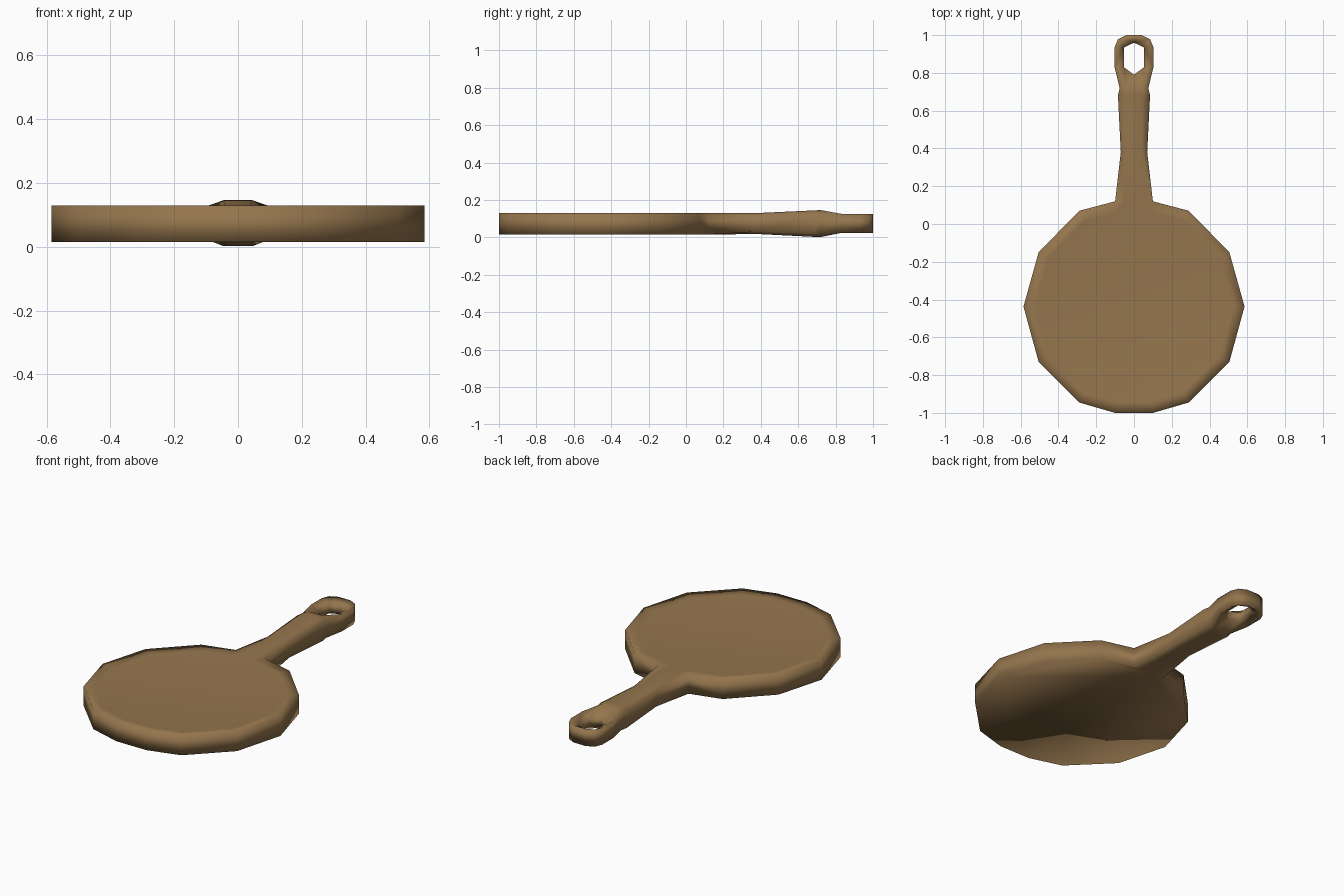
import bpy, bmesh

if "Cube" in bpy.data.objects:
    bpy.data.objects.remove(bpy.data.objects["Cube"])

brown = bpy.data.materials.new("wood brown")
brown.diffuse_color = (0.30, 0.18, 0.075, 1)
brown.use_nodes = True
brown.node_tree.nodes["Principled BSDF"].inputs["Base Color"].default_value = brown.diffuse_color

bm = bmesh.new()
V = lambda x, y, z: bm.verts.new((x, y, z))
F = bm.faces.new
LOW, HIGH = 0.015, 0.13


def section(y, w, flat, lo, hi, bevel):
    """Eight-point handle cross-section, from lower left round to the upper left."""
    return [V(-flat, y, lo), V(flat, y, lo), V(w, y, lo + bevel), V(w, y, hi - bevel),
            V(flat, y, hi), V(-flat, y, hi), V(-w, y, hi - bevel), V(-w, y, lo + bevel)]


# Handle: lofted sections, swelling just before the hanging loop
stations = [(0.12, 0.10, 0.05, LOW, HIGH, 0.0),
            (0.38, 0.07, 0.04, 0.018, 0.130, 0.012),
            (0.68, 0.085, 0.045, 0.003, 0.144, 0.018),
            (0.72, 0.076, 0.045, 0.002, 0.146, 0.018)]
loft = [section(*s) for s in stations]
for a, b in zip(loft, loft[1:]):
    for i in range(8):
        j = (i + 1) % 8
        F((a[i], a[j], b[j], b[i]))

# Round board: straight-sided polygon joined to the first handle section
half = [(0.29, 0.07), (0.505, -0.15), (0.585, -0.437),
        (0.505, -0.73), (0.29, -0.945), (0.10, -1.0)]
rim = half + [(-x, y) for x, y in reversed(half)]
s = loft[0]
low = [s[2]] + [V(x, y, LOW) for x, y in rim] + [s[7]]
high = [s[3]] + [V(x, y, HIGH) for x, y in rim] + [s[6]]
for i in range(len(low) - 1):
    F((low[i], low[i + 1], high[i + 1], high[i]))
F(low + [s[0], s[1]])
board_top = F(high + [s[5], s[4]])

# Hanging loop: outer wall, sloping upper and lower rings, hexagonal hole
outer = [(0.103, 0.83), (0.103, 0.935), (0.085, 0.978), (0.04, 1.0)]
outer += [(-x, y) for x, y in reversed(outer)]
hole = [(0, 0.79), (0.053, 0.83), (0.053, 0.935), (0, 0.96), (-0.053, 0.935), (-0.053, 0.83)]
e = loft[-1]
rings = []
for z, zi, right, left, fr, fl in ((0.024, 0.052, e[2], e[7], e[1], e[0]),
                                   (0.126, 0.098, e[3], e[6], e[4], e[5])):
    o = [right] + [V(x, y, z) for x, y in outer] + [left]
    h = [V(x, y, zi) for x, y in hole]
    rings.append((o, h))
    for f in ((fl, fr, h[0]), (fr, h[1], h[0]), (fl, h[0], h[5]),
              (fr, o[0], o[1], h[1]), (fl, h[5], o[8], o[9]),
              (o[1], o[2], h[2], h[1]), (o[8], h[5], h[4], o[7]),
              (o[2], o[3], h[2]), (o[7], h[4], o[6]),
              (o[3], o[4], h[3], h[2]), (o[6], h[4], h[3], o[5]),
              (o[4], o[5], h[3])):
        F(f)
(ol, hl), (oh, hh) = rings
for i in range(9):
    F((ol[i], ol[i + 1], oh[i + 1], oh[i]))
for i in range(6):
    j = (i + 1) % 6
    F((hl[i], hl[j], hh[j], hh[i]))

# Shallow rim around the top of the board
bmesh.ops.recalc_face_normals(bm, faces=bm.faces[:])
bmesh.ops.inset_region(bm, faces=[board_top], thickness=0.06, depth=-0.006)

mesh = bpy.data.meshes.new("paddle_board")
bm.to_mesh(mesh)
bm.free()
mesh.materials.append(brown)
for p in mesh.polygons:
    p.use_smooth = True
board = bpy.data.objects.new("paddle_board", mesh)
bpy.context.collection.objects.link(board)
